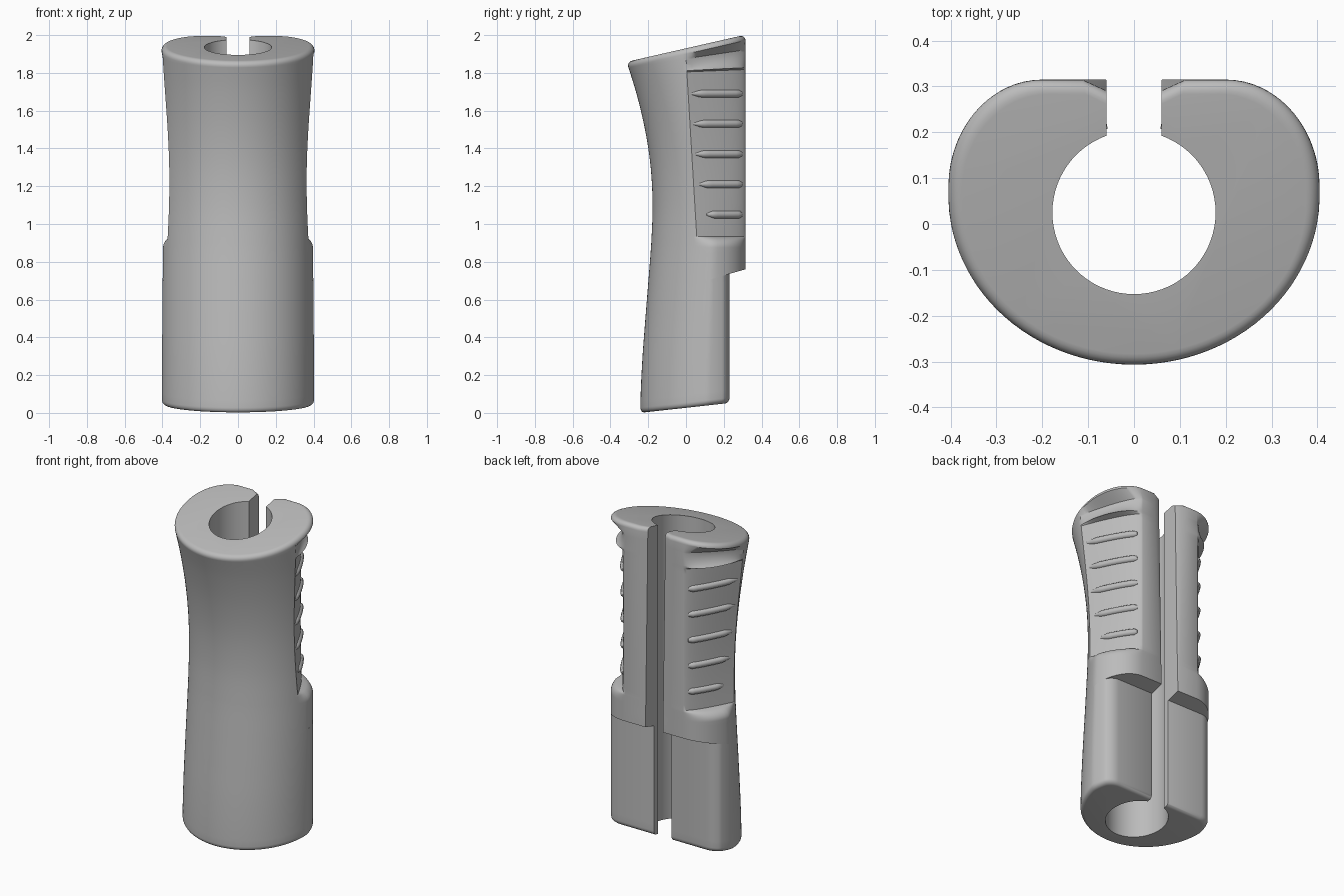
import bpy, bmesh
from math import sin, cos, pi, sqrt, asin

cube = bpy.data.objects.get("Cube")
if cube:
    bpy.data.objects.remove(cube)

grey = bpy.data.materials.new("mid_grey")
grey.use_nodes = True
grey.diffuse_color = (0.5, 0.5, 0.5, 1)
grey.node_tree.nodes["Principled BSDF"].inputs["Base Color"].default_value = (0.5, 0.5, 0.5, 1)

# Front outline: height, depth
FRONT = [(-0.1, -0.243), (0.1, -0.24), (0.3, -0.23), (0.5, -0.215), (0.7, -0.199), (0.9, -0.184),
         (1.1, -0.177), (1.3, -0.187), (1.5, -0.217), (1.7, -0.265), (1.9, -0.328), (2.1, -0.39), (2.3, -0.45)]
WIDE, DEEP, BACK, LOW_BACK = 0.405, 0.395, 0.315, 0.23
SLOT, BORE, BORE_Y = 0.06, 0.178, 0.025


def front(z):
    """Smooth interpolation through the front outline."""
    i = max(1, min(len(FRONT) - 3, int((z + 0.1) / 0.2)))
    a, b, c, d = (FRONT[i + k][1] for k in (-1, 0, 1, 2))
    t = (z - FRONT[i][0]) / 0.2
    return b + 0.5 * t * (c - a + t * (2 * a - 5 * b + 4 * c - d + t * (3 * (b - c) + d - a)))


def arc(v):
    return sqrt(max(0, 1 - v * v))


def body_x(y, z, low=False):
    """Half width of the grip: front arc limited by the rounded back corners."""
    c = front(z) + DEEP
    x = WIDE * arc(min(0, y - c) / DEEP)
    x = min(x, 0.2 + 0.205 * arc(max(0, y - 0.08) / 0.235))
    if low:
        x = min(x, 0.305 + 0.1 * arc(max(0, y - 0.13) / 0.1))
    return x


def edge_y(z):
    return 0.06 - 0.06 * max(0, min(1, z - 0.88))


def recess_x(y, z):
    e = edge_y(z)
    if y <= e:
        return body_x(y, z)
    u = max(0, (BACK - y) / (BACK - e))
    return min(body_x(y, z), 0.2 + (body_x(e, z) - 0.2) * u ** 0.72)


def ring(z0, slope, w=0, inset=0, low=False):
    """One closed C-shaped section lying on a tilted plane."""
    yb = LOW_BACK if low else BACK
    zf = z0
    for _ in range(4):
        yf = front(zf)
        zf = z0 + slope * yf
    e = edge_y(z0)
    n, m = 24, 18
    ys = [e + (yb - e) * sin(pi / 2 * (1 - k / m)) for k in range(m)]
    ys += [yf + (e - yf) * (1 - cos(pi / 2 * (1 - k / n))) for k in range(n + 1)]
    half = []
    for y in ys:
        z = z0 + slope * y
        b = body_x(y, z, low)
        half.append((b + (recess_x(y, z) - b) * w, y))
    half[-1] = (0, yf)
    # Slot edge with a chamfer that widens upwards
    k = max(0.03, (z0 - 0.7) / 1.25)
    half = [(SLOT, yb - 0.025 * k), (SLOT + 0.055 * k, yb)] + half
    mid = (yf + yb) / 2
    half = [(x * (1 - inset / WIDE), mid + (y - mid) * (1 - inset / 0.3)) for x, y in half]
    half[0] = (SLOT, half[0][1])
    a0 = asin(SLOT / BORE)
    inner = [(BORE * sin(a), BORE_Y + BORE * cos(a))
             for a in (a0 + (pi - a0) * k / 32 for k in range(33))]
    pts = half + [(-x, y) for x, y in half[-2::-1]]
    pts += [(-x, y) for x, y in inner] + inner[-2::-1]
    return [(x, y, z0 + slope * y) for x, y in pts]


def span(a, b, steps, ease=lambda t: t, **kw):
    """Sections between two (height, tilt, recess) keys."""
    out = []
    for k in range(steps + 1):
        t = k / steps
        z, s = (a[i] + (b[i] - a[i]) * t for i in (0, 1))
        out.append(ring(z, s, a[2] + (b[2] - a[2]) * ease(t), **kw))
    return out


def rim(z, slope, r, up, low):
    """Rounded end, listed from the flat face outwards."""
    angles = [pi / 2 * k / 6 for k in range(7)]
    return [ring(z + up * r * (1 - cos(a)), slope, 0, r * (1 - sin(a)), low) for a in angles]


# Grip body, from the rounded base to the slanted top
rings = rim(0.027, 0.11, 0.028, 1, True)
rings += span((0.055, 0.11, 0), (0.67, 0.286, 0), 16, low=True)[1:]
rings += span((0.67, 0.286, 0), (0.875, 0, 0), 6)
rings += span((0.875, 0, 0), (0.935, 0, 1), 10, lambda t: 1 - arc(t))[1:]
rings += span((0.935, 0, 1), (1.805, 0.04, 1), 28)[1:]
rings += span((1.805, 0.04, 1), (1.875, 0.15, 0), 10, lambda t: 1 - arc(1 - t))[1:]
rings += rim(1.93, 0.228, 0.03, -1, False)[::-1]

bm = bmesh.new()
loops = [[bm.verts.new(p) for p in r] for r in rings]
count = len(loops[0])
for lo, hi in zip(loops, loops[1:]):
    for i in range(count):
        j = (i + 1) % count
        bm.faces.new((lo[i], lo[j], hi[j], hi[i]))
bm.faces.new(loops[0])
bm.faces.new(loops[-1][::-1])
bmesh.ops.remove_doubles(bm, verts=bm.verts, dist=0.00005)
bmesh.ops.recalc_face_normals(bm, faces=bm.faces)
mesh = bpy.data.meshes.new("grip_body")
bm.to_mesh(mesh)
bm.free()
mesh.materials.append(grey)
body = bpy.data.objects.new("grip_body", mesh)
bpy.context.collection.objects.link(body)
bpy.ops.object.select_all(action='DESELECT')
body.select_set(True)
bpy.context.view_layer.objects.active = body
bpy.ops.object.shade_smooth_by_angle(angle=0.6)

# Finger ribs across both side recesses
RIBS = [(1.05, 0.11), (1.21, 0.07), (1.37, 0.05), (1.53, 0.04), (1.69, 0.03)]
for side, name in ((1, "left"), (-1, "right")):
    for n, (z, start) in enumerate(RIBS):
        curve = bpy.data.curves.new(f"{name}_rib_{n + 1}", 'CURVE')
        curve.dimensions = '3D'
        curve.bevel_depth = 0.021
        curve.bevel_resolution = 3
        curve.use_fill_caps = True
        line = curve.splines.new('POLY')
        line.points.add(14)
        for k, p in enumerate(line.points):
            y = start + (0.296 - start) * k / 14
            p.co = (side * (recess_x(y, z) - 0.005), y - 0.003, z, 1)
            p.radius = min(1, 0.35 + k * 0.25, 0.6 + (14 - k) * 0.4)
        line.use_smooth = True
        curve.materials.append(grey)
        rib = bpy.data.objects.new(curve.name, curve)
        bpy.context.collection.objects.link(rib)
